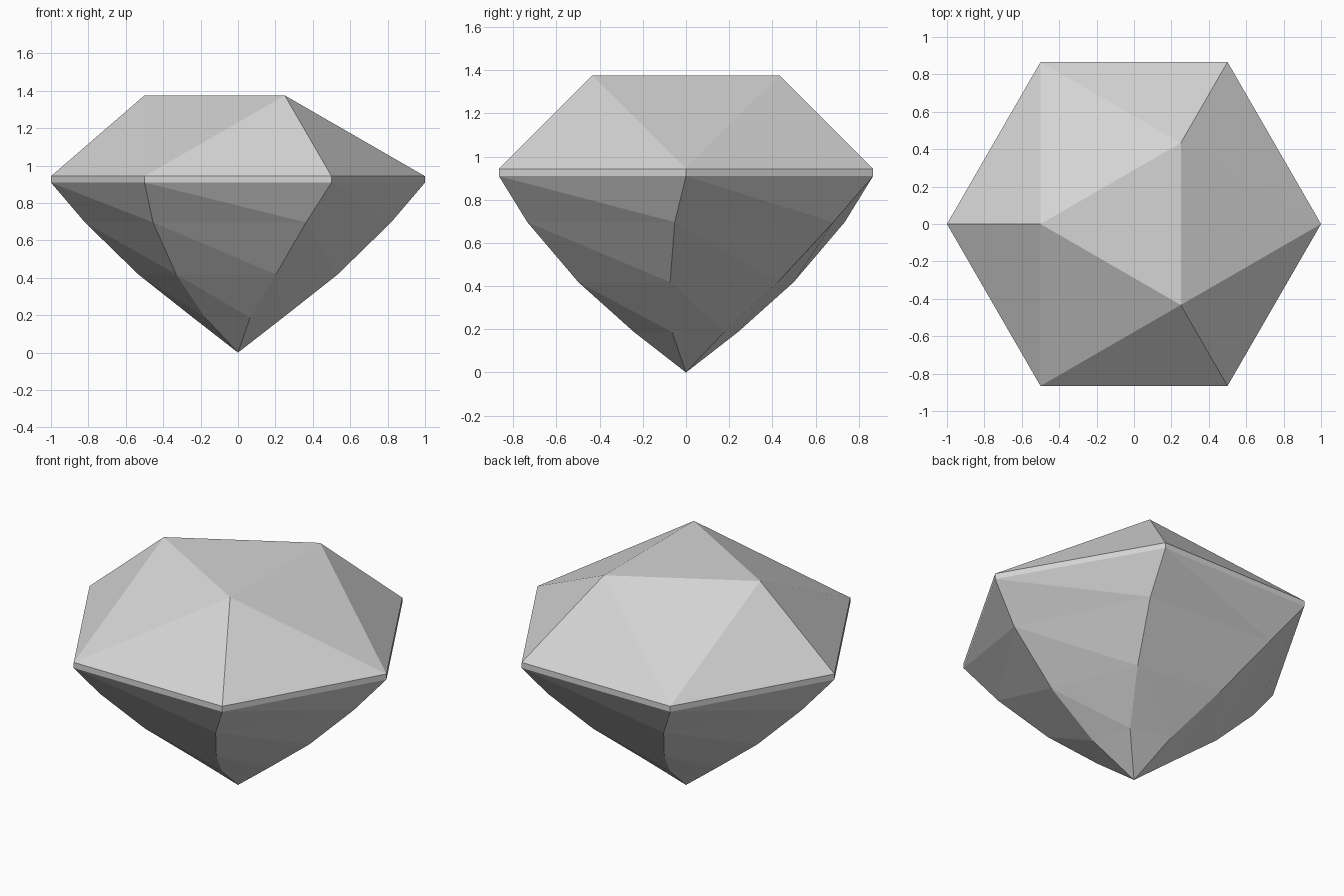
import bpy
import bmesh
from math import cos, sin, radians

cube = bpy.data.objects.get("Cube")
if cube:
    bpy.data.objects.remove(cube, do_unlink=True)

SIDES = 6
GIRDLE_TOP, TABLE_Z = 0.943, 1.375
# Pavilion rings: radius, height, clockwise twist in degrees
RINGS = [(1.0, 0.909, 0), (0.82, 0.696, 3.65), (0.538, 0.418, 7.85), (0.249, 0.187, 15.0)]

grey = bpy.data.materials.new("pale_grey")
grey.use_nodes = True
colour = (0.66, 0.66, 0.66, 1)
grey.diffuse_color = colour
grey.node_tree.nodes["Principled BSDF"].inputs["Base Color"].default_value = colour

bm = bmesh.new()


def ring(radius, z, count=SIDES, turn=0.0):
    """Evenly spaced vertices on a horizontal circle."""
    angles = [radians(360 * i / count + turn) for i in range(count)]
    return [bm.verts.new((radius * cos(a), radius * sin(a), z)) for a in angles]


# Girdle band
upper = ring(1.0, GIRDLE_TOP)
levels = [ring(r, z, turn=-twist) for r, z, twist in RINGS]
for i in range(SIDES):
    j = (i + 1) % SIDES
    bm.faces.new((upper[i], levels[0][i], levels[0][j], upper[j]))

# Twisted pavilion facets, split along the spiral diagonal
for a, b in zip(levels, levels[1:]):
    for i in range(SIDES):
        j = (i + 1) % SIDES
        bm.faces.new((a[i], b[j], a[j]))
        bm.faces.new((a[i], b[i], b[j]))

# Pointed tip
tip = bm.verts.new((0, 0, 0))
for i in range(SIDES):
    bm.faces.new((levels[-1][i], tip, levels[-1][(i + 1) % SIDES]))

# Triangular table and crown facets
table = ring(0.5, TABLE_Z, count=3, turn=60)
bm.faces.new(table)
for k in range(3):
    here, after = 2 * k + 1, (2 * k + 2) % SIDES
    bm.faces.new((table[k], upper[here - 1], upper[here]))
    bm.faces.new((table[k], upper[here], upper[after]))
    bm.faces.new((table[k], upper[after], table[(k + 1) % 3]))

bmesh.ops.recalc_face_normals(bm, faces=bm.faces)
mesh = bpy.data.meshes.new("faceted_gem")
bm.to_mesh(mesh)
bm.free()
mesh.materials.append(grey)
gem = bpy.data.objects.new("faceted_gem", mesh)
bpy.context.collection.objects.link(gem)
